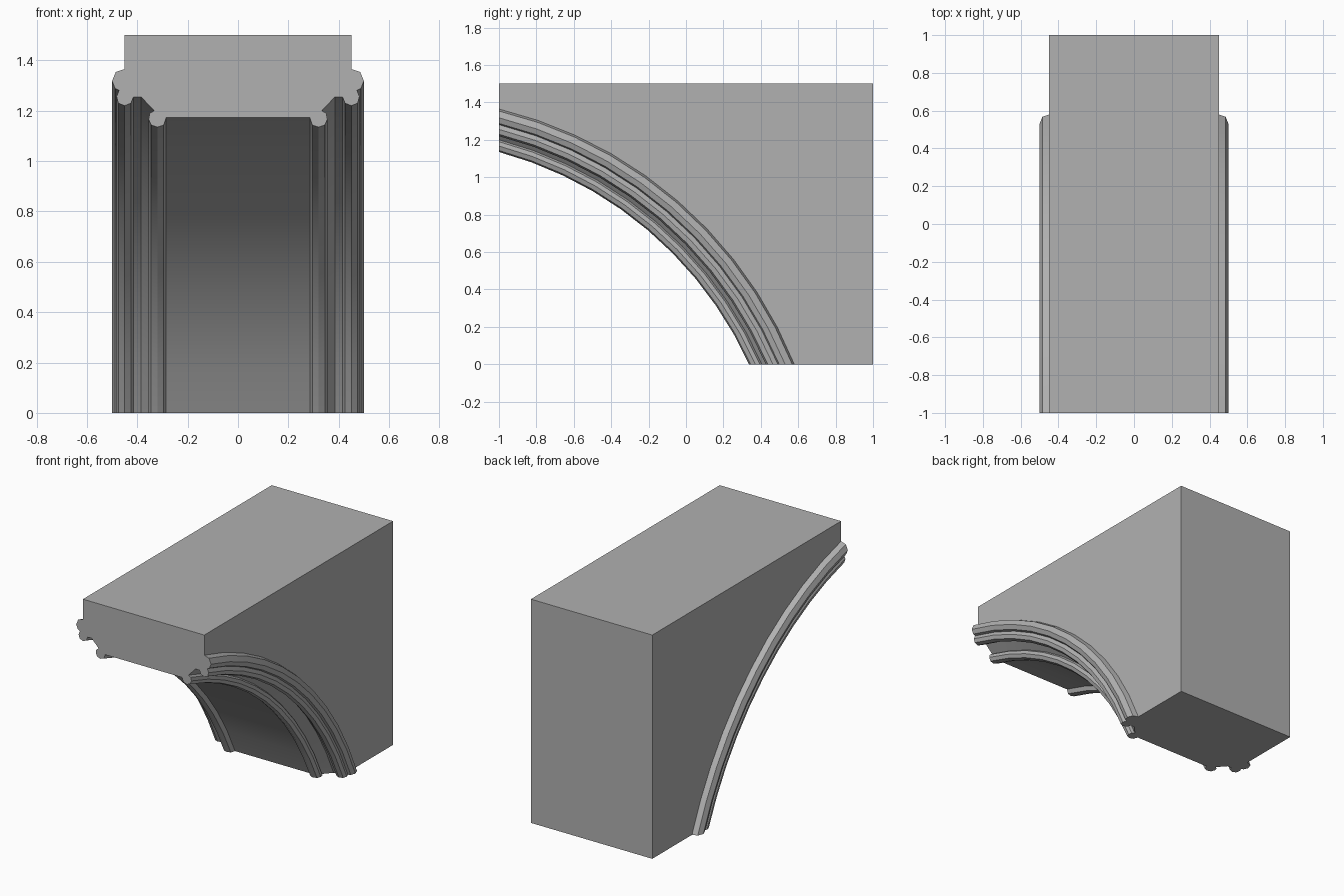
import bpy, bmesh, math

if "Cube" in bpy.data.objects:
    bpy.data.objects.remove(bpy.data.objects["Cube"])

# Arc geometry in the y-z plane
CY, CZ = -1.535, -0.85
SEGMENTS = 10

# Right half of the moulding profile (x, z) at the front face, outside to inside
half = [(.45, 1.365), (.485, 1.354), (.50, 1.318), (.488, 1.288), (.472, 1.281),
        (.482, 1.256), (.475, 1.23), (.45, 1.22), (.425, 1.23), (.415, 1.255),
        (.385, 1.255), (.333, 1.20), (.35, 1.19), (.355, 1.167), (.345, 1.143),
        (.32, 1.135), (.295, 1.143), (.285, 1.172)]
profile = [(-x, z) for x, z in half] + half[::-1]

bm = bmesh.new()


def sweep(x, z):
    """Vertices along the arc, trimmed flush at y = -1 and z = 0."""
    r = math.hypot(-1 - CY, z - CZ)
    a0 = math.acos((-1 - CY) / r)
    a1 = math.asin(-CZ / r)
    out = []
    for i in range(SEGMENTS + 1):
        a = a0 + (a1 - a0) * i / SEGMENTS
        out.append(bm.verts.new((x, CY + r * math.cos(a), CZ + r * math.sin(a))))
    return out


# Moulded arch underside
rails = [sweep(x, z) for x, z in profile]
for a, b in zip(rails, rails[1:]):
    for i in range(SEGMENTS):
        bm.faces.new((a[i], a[i + 1], b[i + 1], b[i]))

# Block corners, left and right: front top, back top, back bottom
L, R = [[bm.verts.new((x, y, z)) for y, z in ((-1, 1.5), (1, 1.5), (1, 0))]
        for x in (-.45, .45)]

# Spandrel sides, top, back, front and bottom
caps = [bm.faces.new(rails[0] + L[::-1]),
        bm.faces.new(rails[-1] + R[::-1]),
        bm.faces.new([r[0] for r in rails] + [R[0], L[0]]),
        bm.faces.new([r[-1] for r in rails] + [R[2], L[2]])]
bm.faces.new((L[0], L[1], R[1], R[0]))
bm.faces.new((L[1], L[2], R[2], R[1]))
bmesh.ops.recalc_face_normals(bm, faces=bm.faces[:])
bmesh.ops.triangulate(bm, faces=caps)

mesh = bpy.data.meshes.new("half_arch")
bm.to_mesh(mesh)
bm.free()
arch = bpy.data.objects.new("half_arch", mesh)
bpy.context.collection.objects.link(arch)

# Dark grey stone
stone = bpy.data.materials.new("stone")
stone.diffuse_color = (.44, .44, .44, 1)
stone.use_nodes = True
stone.node_tree.nodes["Principled BSDF"].inputs["Base Color"].default_value = stone.diffuse_color
mesh.materials.append(stone)

# Smooth along the curve, crisp moulding edges
bpy.context.view_layer.objects.active = arch
arch.select_set(True)
bpy.ops.object.shade_smooth_by_angle(angle=math.radians(20))
